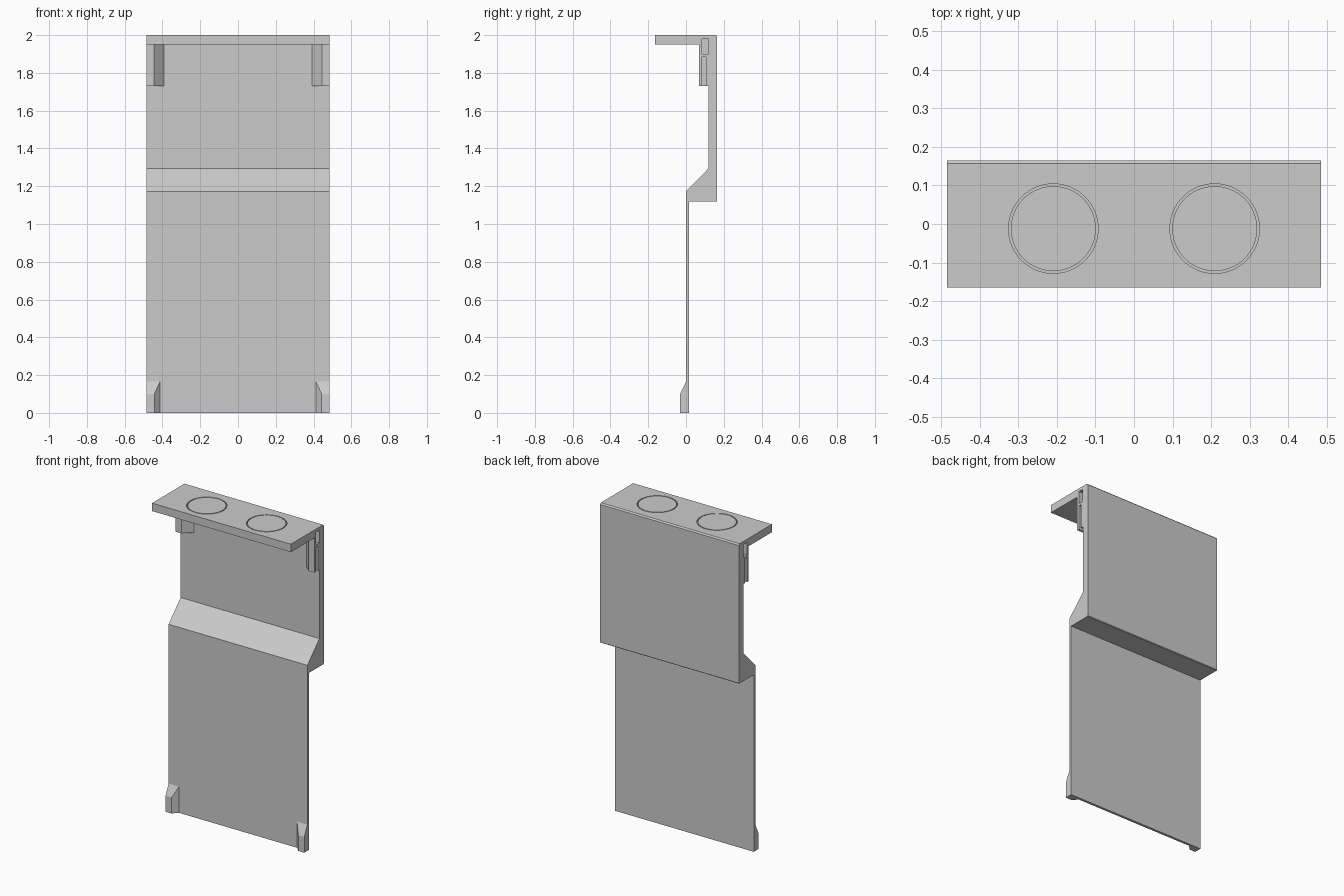
import bpy, bmesh

if "Cube" in bpy.data.objects:
    bpy.data.objects.remove(bpy.data.objects["Cube"])

grey = bpy.data.materials.new("plain grey")
grey.diffuse_color = (0.6, 0.6, 0.6, 1)
grey.use_nodes = True
grey.node_tree.nodes["Principled BSDF"].inputs["Base Color"].default_value = grey.diffuse_color
HALF = 0.485


def finish(name, bm):
    bmesh.ops.recalc_face_normals(bm, faces=bm.faces[:])
    me = bpy.data.meshes.new(name)
    bm.to_mesh(me)
    bm.free()
    me.materials.append(grey)
    ob = bpy.data.objects.new(name, me)
    bpy.context.collection.objects.link(ob)
    return ob


def loft(name, a, b):
    """Solid between two matching outlines of 3D points."""
    bm = bmesh.new()
    va, vb = [bm.verts.new(p) for p in a], [bm.verts.new(p) for p in b]
    bm.faces.new(va)
    bm.faces.new(vb[::-1])
    n = len(a)
    for i in range(n):
        j = (i + 1) % n
        bm.faces.new((va[i], va[j], vb[j], vb[i]))
    return finish(name, bm)


def box(name, x0, x1, y0, y1, z0, z1):
    o = [(x0, y0), (x1, y0), (x1, y1), (x0, y1)]
    return loft(name, [(x, y, z0) for x, y in o], [(x, y, z1) for x, y in o])


def cut(ob, cutter):
    m = ob.modifiers.new("cut", 'BOOLEAN')
    m.operation = 'DIFFERENCE'
    m.solver = 'EXACT'
    m.object = cutter
    cutter.hide_render = True
    cutter.hide_set(True)


# One-piece stepped panel with top ledge, side profile in (y, z)
profile = [(-0.165, 1.95), (0.12, 1.95), (0.12, 1.295), (0, 1.172), (0, 0),
           (0.016, 0), (0.016, 1.118), (0.161, 1.118), (0.165, 1.122),
           (0.165, 1.992), (0.157, 2), (-0.165, 2)]
body = loft("stepped_panel", [(-HALF, y, z) for y, z in profile],
            [(HALF, y, z) for y, z in profile])


# Thin ring grooves in the top ledge
def ring_cutter(name, cx, cy, r0, r1, z0, z1):
    bm = bmesh.new()
    loops = []
    for r, z in ((r0, z0), (r1, z0), (r1, z1), (r0, z1)):
        loops.append(bmesh.ops.create_circle(bm, segments=64, radius=r)["verts"])
        for v in loops[-1]:
            v.co.x += cx
            v.co.y += cy
            v.co.z = z
    for k in range(4):
        p, q = loops[k], loops[(k + 1) % 4]
        for i in range(64):
            j = (i + 1) % 64
            bm.faces.new((p[i], p[j], q[j], q[i]))
    return finish(name, bm)


for s in (-1, 1):
    side = "left" if s < 0 else "right"
    cut(body, ring_cutter(side + "_ring_cutter", s * 0.209, -0.012,
                          0.110, 0.116, 1.985, 2.05))

    # Clip under the ledge, with slanted inner face
    plan = [(s * HALF, 0.07), (s * 0.445, 0.07), (s * 0.393, 0.12), (s * HALF, 0.12)]
    clip = loft(side + "_clip", [(x, y, 1.73) for x, y in plan],
                [(x, y, 1.95) for x, y in plan])

    # Slot in the clip's outer side, interrupted by a small rib
    xs = sorted((s * 0.452, s * 0.52))
    low = box(side + "_slot_cutter", *xs, 0.085, 0.106, 1.70, 1.885)
    high = box(side + "_socket_cutter", *xs, 0.085, 0.119, 1.9, 1.98)
    cut(clip, low)
    cut(clip, high)
    cut(body, high)

    # Tapered foot pad on the lower corner
    back = [(s * HALF, 0, 0), (s * 0.413, 0, 0), (s * 0.413, 0, 0.165), (s * HALF, 0, 0.165)]
    front = [(s * HALF, -0.031, 0), (s * 0.443, -0.031, 0),
             (s * 0.443, -0.031, 0.1), (s * HALF, -0.031, 0.1)]
    loft(side + "_foot", back, front)
